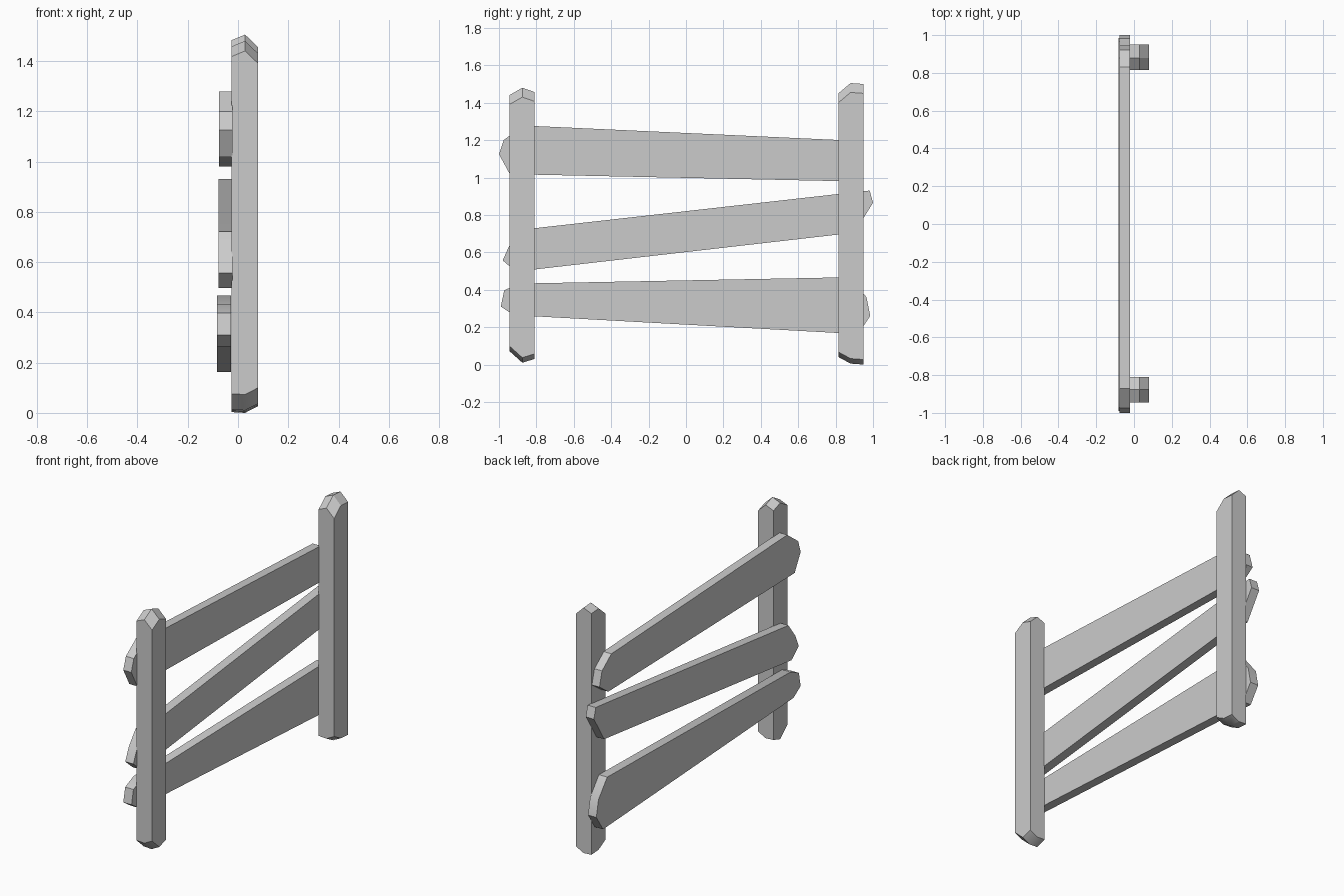
import bpy, bmesh, math

if "Cube" in bpy.data.objects:
    bpy.data.objects.remove(bpy.data.objects["Cube"])


def finish(name, bm):
    bmesh.ops.recalc_face_normals(bm, faces=bm.faces)
    mesh = bpy.data.meshes.new(name)
    bm.to_mesh(mesh)
    bm.free()
    obj = bpy.data.objects.new(name, mesh)
    bpy.context.collection.objects.link(obj)
    bpy.ops.object.select_all(action='DESELECT')
    obj.select_set(True)
    bpy.context.view_layer.objects.active = obj
    bpy.ops.object.shade_smooth_by_angle(angle=math.radians(30))
    return obj


def post(name, ys, tops, bottoms):
    """Square post with roughly hewn, peaked ends (3 x 3 columns)."""
    xs = (-0.025, 0.028, 0.08)
    top_drop = (-0.022, 0.0, -0.05)
    bottom_rise = (0.003, 0.0, 0.027)
    bm = bmesh.new()
    top = [[bm.verts.new((x, y, t + d)) for y, t in zip(ys, tops)]
           for x, d in zip(xs, top_drop)]
    bot = [[bm.verts.new((x, y, b + d)) for y, b in zip(ys, bottoms)]
           for x, d in zip(xs, bottom_rise)]
    for g in (top, bot):
        for i in range(2):
            for j in range(2):
                bm.faces.new((g[i][j], g[i + 1][j], g[i + 1][j + 1], g[i][j + 1]))
    rim = [(0, 0), (1, 0), (2, 0), (2, 1), (2, 2), (1, 2), (0, 2), (0, 1)]
    for (a, b), (c, d) in zip(rim, rim[1:] + rim[:1]):
        bm.faces.new((bot[a][b], bot[c][d], top[c][d], top[a][b]))
    return finish(name, bm)


def plank(name, x0, x1, outline):
    """Crooked board: a (y, z) outline extruded along x."""
    bm = bmesh.new()
    near = [bm.verts.new((x0, y, z)) for y, z in outline]
    far = [bm.verts.new((x1, y, z)) for y, z in outline]
    bm.faces.new(near)
    bm.faces.new(far)
    n = len(outline)
    for i in range(n):
        j = (i + 1) % n
        bm.faces.new((near[i], near[j], far[j], far[i]))
    return finish(name, bm)


# Posts
post("front_post", (-0.945, -0.875, -0.81), (1.44, 1.48, 1.457), (0.073, 0.01, 0.03))
post("rear_post", (0.815, 0.88, 0.95), (1.45, 1.505, 1.5), (0.04, 0.005, 0.0))

# Planks on the left side of the posts
plank("upper_plank", -0.076, -0.022,
      [(-0.87, 1.278), (-0.975, 1.2), (-1.0, 1.125), (-0.942, 1.018),
       (0.86, 0.98), (0.945, 1.04), (0.92, 1.13), (0.83, 1.2)])
plank("middle_plank", -0.077, -0.022,
      [(-0.88, 0.721), (-0.945, 0.635), (-0.98, 0.557), (-0.91, 0.497),
       (0.9, 0.705), (1.0, 0.865), (0.982, 0.93), (0.94, 0.926)])
plank("lower_plank", -0.083, -0.027,
      [(-0.89, 0.433), (-0.972, 0.397), (-0.99, 0.31), (-0.92, 0.264),
       (0.92, 0.163), (0.985, 0.26), (0.965, 0.36), (0.88, 0.467)])
